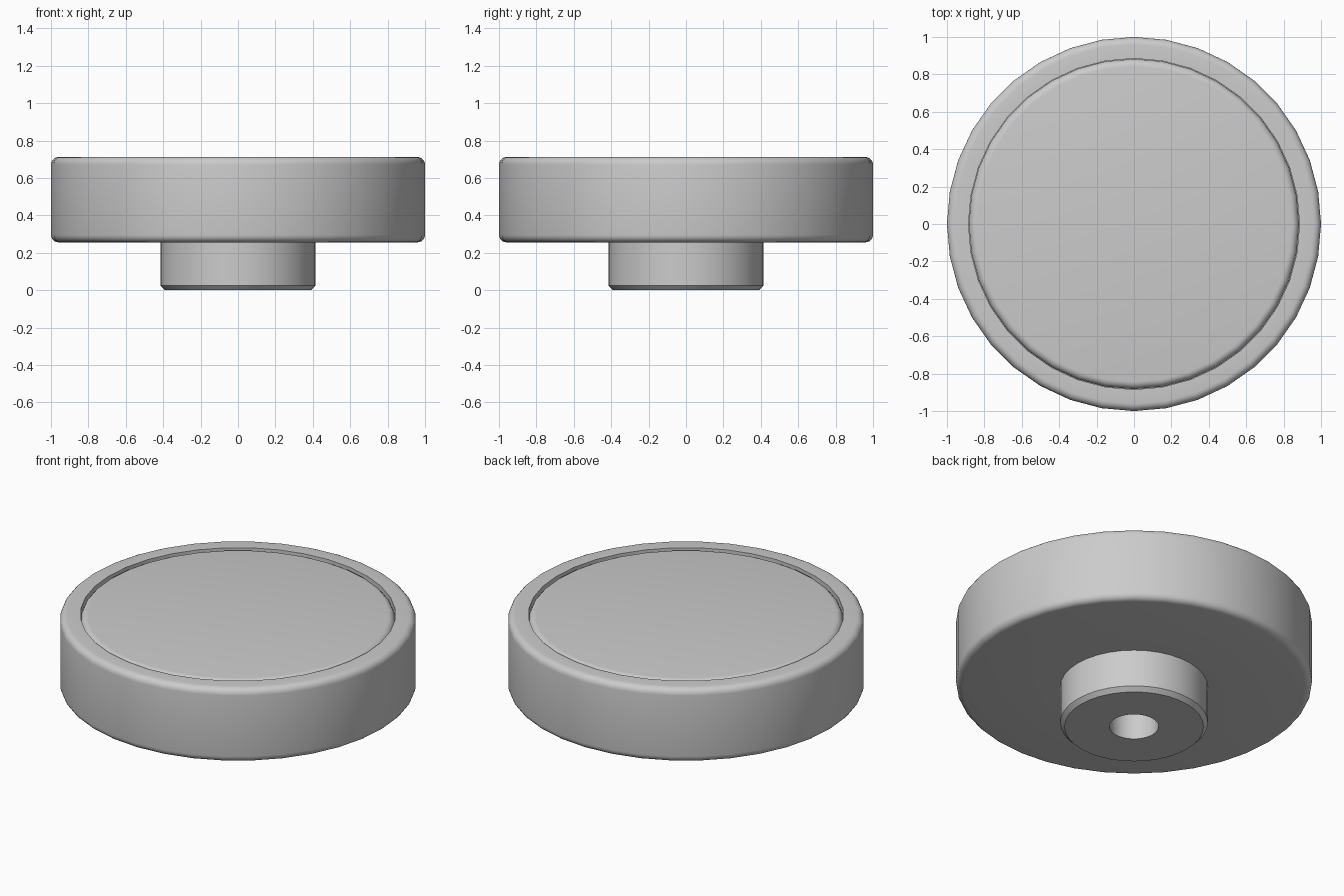
import bpy, bmesh, math

if "Cube" in bpy.data.objects:
    bpy.data.objects.remove(bpy.data.objects["Cube"])

SIDES = 36


def arc(r, z, rad, start, end, n=5):
    """Quarter-round profile points around centre (r, z)."""
    return [(r + rad * math.cos(math.radians(start + (end - start) * i / n)),
             z + rad * math.sin(math.radians(start + (end - start) * i / n)))
            for i in range(n + 1)]


def lathe(name, profile):
    """Revolve an (r, z) profile around z; points on the axis become one vertex."""
    bm = bmesh.new()
    rings = []
    for r, z in profile:
        if r == 0:
            rings.append([bm.verts.new((0, 0, z))] * SIDES)
        else:
            rings.append([bm.verts.new((r * math.cos(2 * math.pi * i / SIDES),
                                        r * math.sin(2 * math.pi * i / SIDES), z))
                          for i in range(SIDES)])
    for a, b in zip(rings, rings[1:]):
        for i in range(SIDES):
            j = (i + 1) % SIDES
            bm.faces.new(dict.fromkeys((a[i], a[j], b[j], b[i])))
    bmesh.ops.recalc_face_normals(bm, faces=bm.faces)
    mesh = bpy.data.meshes.new(name)
    bm.to_mesh(mesh)
    bm.free()
    obj = bpy.data.objects.new(name, mesh)
    bpy.context.collection.objects.link(obj)
    bpy.ops.object.select_all(action='DESELECT')
    obj.select_set(True)
    bpy.context.view_layer.objects.active = obj
    bpy.ops.object.shade_smooth_by_angle(angle=math.radians(30))
    return obj


TOP, UNDER = 0.712, 0.256

# Knob body: blind bore, chamfered hub, rounded rim and a shallow top pocket
lathe("knob_body",
      [(0, 0.44), (0.138, 0.44), (0.138, 0), (0.39, 0), (0.415, 0.025), (0.415, UNDER)]
      + arc(0.96, UNDER + 0.04, 0.04, -90, 0)
      + arc(0.96, TOP - 0.04, 0.04, 0, 90)
      + [(0.885, TOP), (0.885, 0.60), (0, 0.60)])

# Inset cap: flush disc with a rounded edge
lathe("inset_cap",
      [(0, 0.60), (0.883, 0.60)] + arc(0.843, TOP - 0.042, 0.04, 0, 90) + [(0, TOP - 0.002)])
